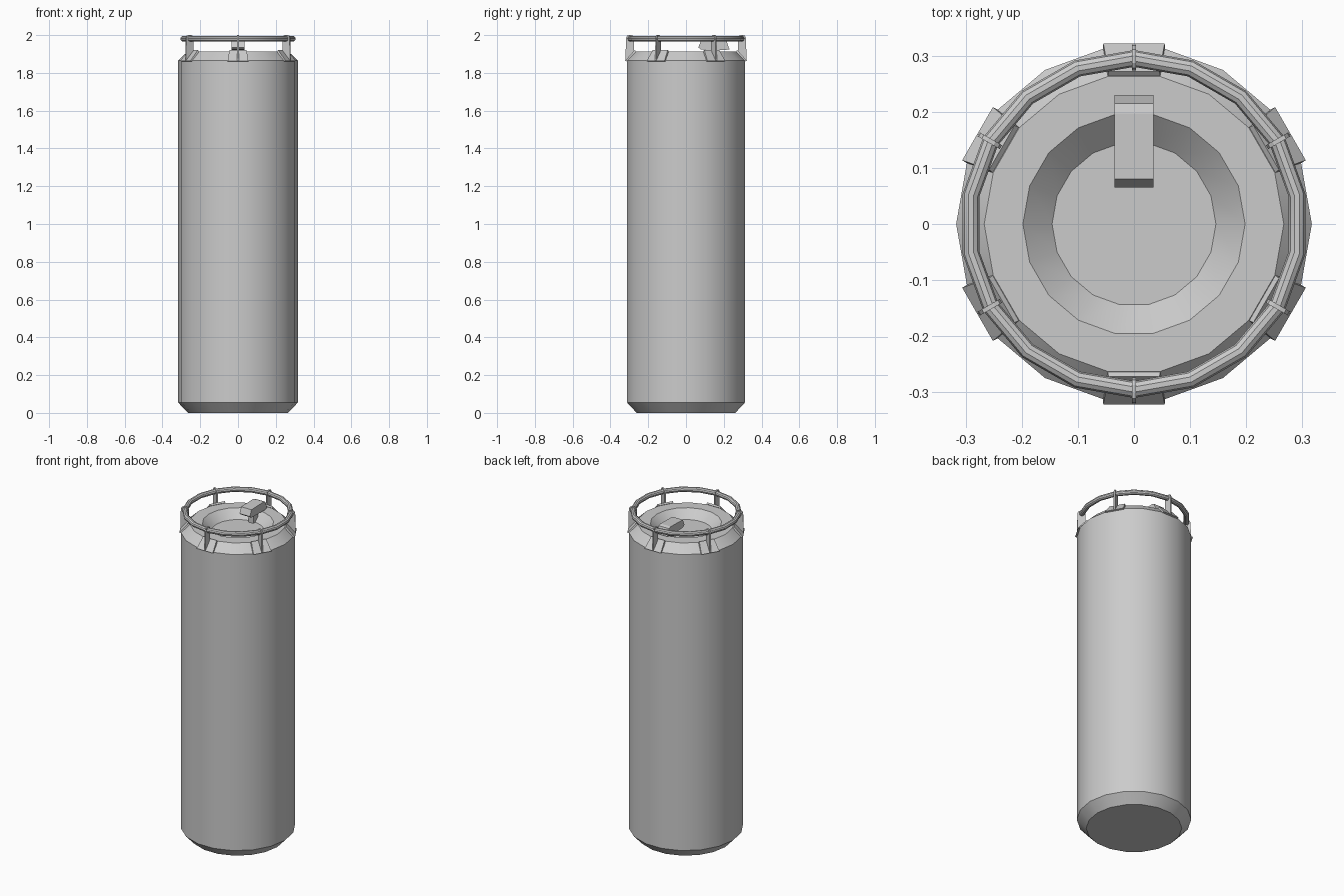
import bpy, bmesh
from math import sin, cos, pi, radians
from mathutils import Matrix

if "Cube" in bpy.data.objects:
    bpy.data.objects.remove(bpy.data.objects["Cube"])

SIDES = 18


def finish(name, bm, smooth=False):
    bmesh.ops.recalc_face_normals(bm, faces=bm.faces)
    mesh = bpy.data.meshes.new(name)
    bm.to_mesh(mesh)
    bm.free()
    obj = bpy.data.objects.new(name, mesh)
    bpy.context.collection.objects.link(obj)
    if smooth:
        bpy.ops.object.select_all(action='DESELECT')
        obj.select_set(True)
        bpy.context.view_layer.objects.active = obj
        bpy.ops.object.shade_smooth_by_angle(angle=radians(35))
    return obj


def bridge(bm, a, b):
    n = len(a)
    for i in range(n):
        j = (i + 1) % n
        bm.faces.new((a[i], a[j], b[j], b[i]))


def lathe(name, profile):
    bm = bmesh.new()
    rings = [[bm.verts.new((r * cos(2 * pi * i / SIDES), r * sin(2 * pi * i / SIDES), z))
              for i in range(SIDES)] for r, z in profile]
    for a, b in zip(rings, rings[1:]):
        bridge(bm, a, b)
    bm.faces.new(rings[0])
    bm.faces.new(rings[-1])
    return finish(name, bm, True)


def prism(name, profile, w0, angle=0, width_at=None):
    """Extrude a (radial, z) profile sideways, then turn it about z."""
    bm = bmesh.new()
    width = width_at or (lambda z: w0)
    sides = [[bm.verts.new((r, s * width(z), z)) for r, z in profile] for s in (-1, 1)]
    bridge(bm, *sides)
    for s in sides:
        bm.faces.new(s)
    bm.transform(Matrix.Rotation(angle, 4, 'Z'))
    return finish(name, bm)


# Tank body with chamfered ends and dished top
lathe("tank_body", [(0.265, 0), (0.317, 0.055), (0.317, 1.865), (0.267, 1.913),
                    (0.198, 1.913), (0.146, 1.865)])

# Guard ring
bm = bmesh.new()
loops = []
for i in range(SIDES):
    a = radians(10) + 2 * pi * i / SIDES
    loops.append([bm.verts.new(((0.295 + 0.015 * cos(t)) * cos(a),
                                (0.295 + 0.015 * cos(t)) * sin(a),
                                1.981 + 0.015 * sin(t)))
                  for t in (2 * pi * k / 10 for k in range(10))])
for i in range(SIDES):
    bridge(bm, loops[i], loops[(i + 1) % SIDES])
finish("guard_ring", bm, True)

# Six brackets: a tapered foot plate on the chamfer and an upright web round the ring
foot = [(0.309, 1.860), (0.322, 1.864), (0.272, 1.921), (0.264, 1.914)]
web = [(0.320, 1.865), (0.318, 1.985), (0.311, 1.998), (0.301, 2.0), (0.287, 2.0),
       (0.278, 1.995), (0.274, 1.982), (0.274, 1.912), (0.305, 1.870)]
for k in range(6):
    ang = radians(30 + 60 * k)
    prism(f"bracket_foot_{k + 1}", foot, 0, ang,
          lambda z: 0.055 - 0.009 * (z - 1.862) / 0.056)
    prism(f"bracket_web_{k + 1}", web, 0.004, ang)

# Valve handle over the dish and its stem
prism("valve_handle", [(0.080, 1.923), (0.065, 1.935), (0.080, 1.971), (0.197, 1.974),
                       (0.215, 1.968), (0.230, 1.925), (0.200, 1.920)], 0.035, pi / 2)
prism("valve_stem", [(0.125, 1.86), (0.125, 1.94), (0.17, 1.94), (0.17, 1.86)], 0.016, pi / 2)
